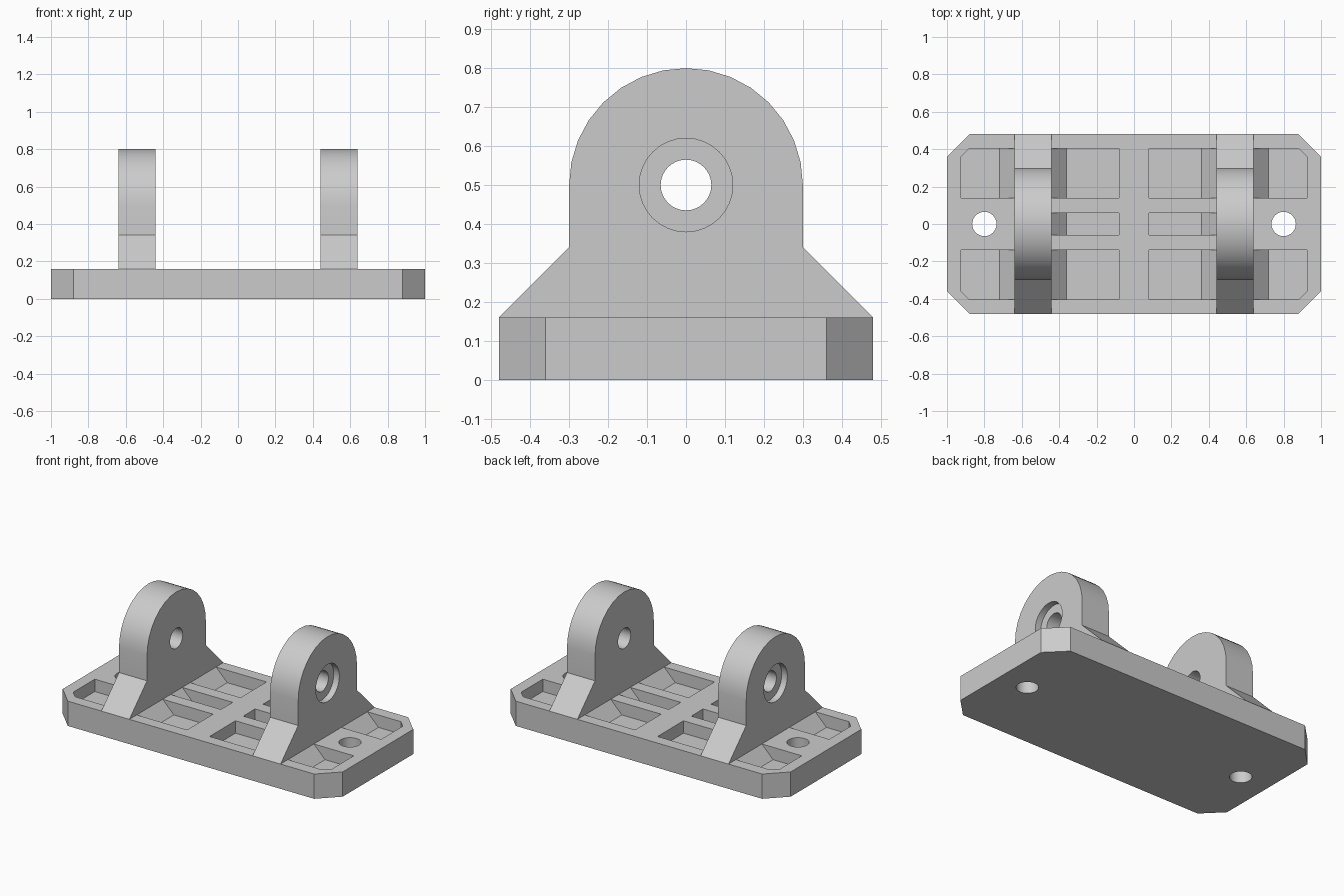
import bpy
import bmesh
from math import cos, sin, pi, radians

cube = bpy.data.objects.get("Cube")
if cube:
    bpy.data.objects.remove(cube, do_unlink=True)

grey = bpy.data.materials.new("mid grey")
grey.use_nodes = True
grey.diffuse_color = (0.6, 0.6, 0.6, 1)
grey.node_tree.nodes["Principled BSDF"].inputs["Base Color"].default_value = (0.6, 0.6, 0.6, 1)

PLATE_TOP = 0.16
FLOOR = 0.08


def loft(bm, ring_a, ring_b):
    """Closed solid between two matching rings of points."""
    a = [bm.verts.new(p) for p in ring_a]
    b = [bm.verts.new(p) for p in ring_b]
    bm.faces.new(a)
    bm.faces.new(b)
    for i in range(len(a)):
        j = (i + 1) % len(a)
        bm.faces.new((a[i], a[j], b[j], b[i]))


def finish(bm, name):
    bmesh.ops.recalc_face_normals(bm, faces=bm.faces)
    mesh = bpy.data.meshes.new(name)
    bm.to_mesh(mesh)
    bm.free()
    mesh.materials.append(grey)
    obj = bpy.data.objects.new(name, mesh)
    bpy.context.collection.objects.link(obj)
    return obj


def select_only(obj):
    bpy.ops.object.select_all(action="DESELECT")
    obj.select_set(True)
    bpy.context.view_layer.objects.active = obj


def cut(obj, cutter):
    mod = obj.modifiers.new("cut", "BOOLEAN")
    mod.operation = "DIFFERENCE"
    mod.solver = "EXACT"
    mod.object = cutter
    select_only(obj)
    bpy.ops.object.modifier_apply(modifier=mod.name)
    bpy.data.objects.remove(cutter, do_unlink=True)


def circle(radius, n=32):
    return [(radius * cos(2 * pi * i / n), radius * sin(2 * pi * i / n)) for i in range(n)]


def at_z(points, z):
    return [(x, y, z) for x, y in points]


def at_x(points, x):
    return [(x, y, z) for y, z in points]


# Base plate with clipped corners
W, D, C = 1.0, 0.48, 0.12
outline = [(W - C, -D), (W, C - D), (W, D - C), (W - C, D),
           (C - W, D), (-W, D - C), (-W, C - D), (C - W, -D)]
bm = bmesh.new()
loft(bm, at_z(outline, 0), at_z(outline, PLATE_TOP))
plate = finish(bm, "base_plate")


# Pocket outlines; the wall next to each lug slopes at 45 degrees
def inner_pocket(x_slope, y0, y1):
    return [(0.08, y0), (x_slope, y0), (x_slope, y1), (0.08, y1)]


def outer_pocket(x_slope, y0, y1):
    return [(x_slope, y0), (0.925, y0), (0.925, y1 - 0.045), (0.88, y1), (x_slope, y1)]


def add_pocket(bm, shape, x_floor, lean, y0, y1, sx, sy):
    rise = 0.1
    rings = []
    for x, z in ((x_floor, FLOOR), (x_floor + lean * rise, FLOOR + rise)):
        rings.append([(sx * px, sy * py, z) for px, py in shape(x, y0, y1)])
    loft(bm, *rings)


bm = bmesh.new()
for sx in (-1, 1):
    for sy in (-1, 1):
        add_pocket(bm, inner_pocket, 0.36, 1, 0.14, 0.405, sx, sy)
        add_pocket(bm, outer_pocket, 0.72, -1, 0.14, 0.405, sx, sy)
    add_pocket(bm, inner_pocket, 0.36, 1, -0.06, 0.06, sx, 1)
    # Mounting hole through the plate
    hole = [(sx * 0.8 + x, y) for x, y in circle(0.065)]
    loft(bm, at_z(hole, -0.1), at_z(hole, 0.3))
cut(plate, finish(bm, "plate_cutter"))

# Bearing lugs: flared foot, round top, bore with a recess on the outer face
AXIS_Z = 0.5
profile = [(-0.48, PLATE_TOP), (0.48, PLATE_TOP), (0.3, 0.34)]
profile += [(0.3 * cos(pi * i / 16), AXIS_Z + 0.3 * sin(pi * i / 16)) for i in range(17)]
profile += [(-0.3, 0.34)]
lugs = []
for side, name in ((1, "left_lug"), (-1, "right_lug")):
    bm = bmesh.new()
    loft(bm, at_x(profile, side * 0.44), at_x(profile, side * 0.64))
    lug = finish(bm, name)
    for radius, start in ((0.065, 0.3), (0.12, 0.6)):
        ring = [(y, AXIS_Z + z) for y, z in circle(radius)]
        bm = bmesh.new()
        loft(bm, at_x(ring, side * start), at_x(ring, side * 0.8))
        cut(lug, finish(bm, "bore_cutter"))
    lugs.append(lug)

# Smooth the round faces, keep the edges crisp
for obj in [plate] + lugs:
    select_only(obj)
    bpy.ops.object.shade_smooth_by_angle(angle=radians(30))
